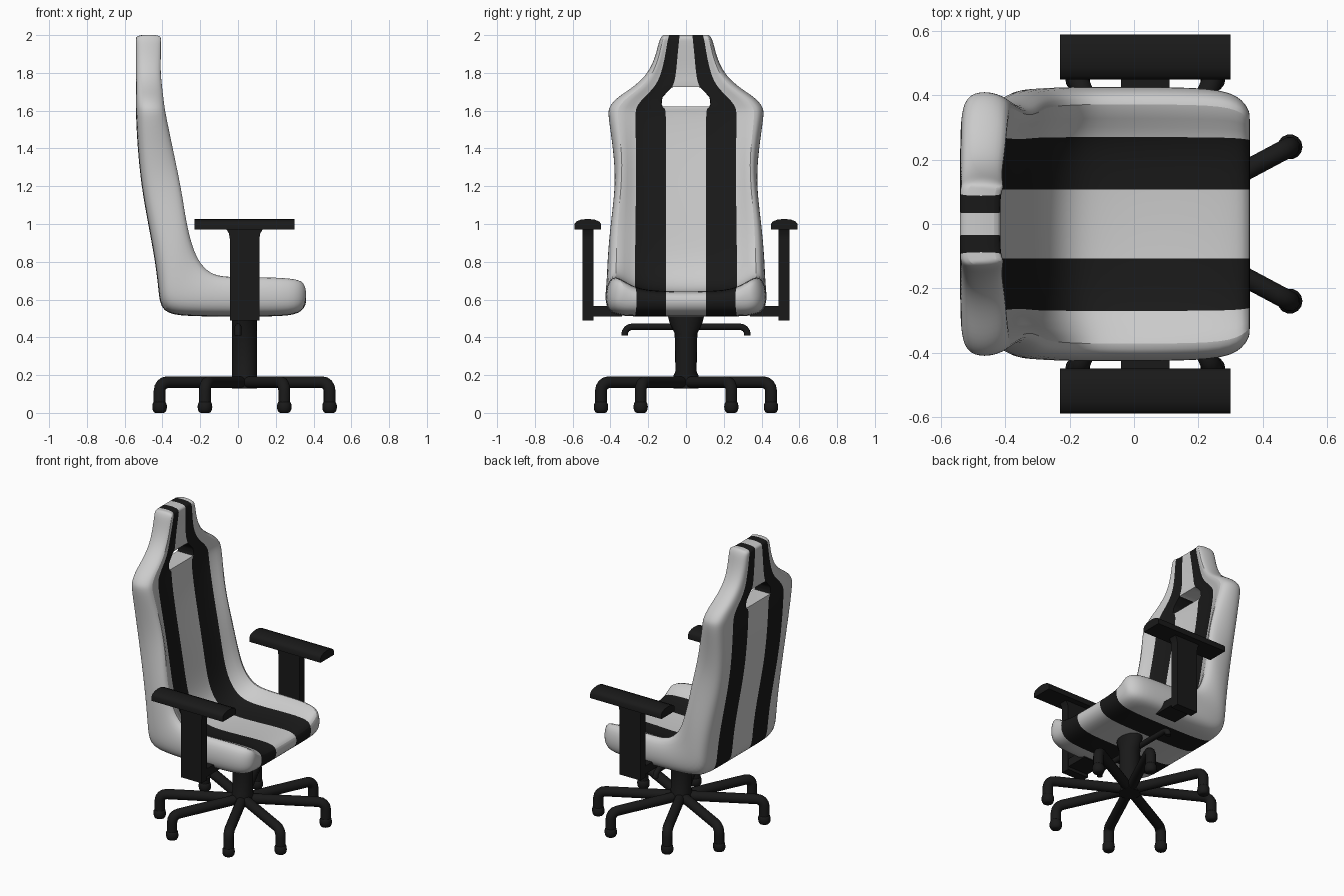
import bpy, bmesh, math
from mathutils import Vector

if "Cube" in bpy.data.objects:
    bpy.data.objects.remove(bpy.data.objects["Cube"])


def material(name, c):
    m = bpy.data.materials.new(name)
    m.diffuse_color = (c, c, c, 1)
    m.use_nodes = True
    m.node_tree.nodes["Principled BSDF"].inputs["Base Color"].default_value = m.diffuse_color
    return m


BLACK, GREY = material("black", 0.01), material("light_grey", 0.8)
CX = 0.035                                   # axis of column and base


def finish(name, bm, mats=(BLACK,), smooth=40):
    bmesh.ops.recalc_face_normals(bm, faces=bm.faces)
    me = bpy.data.meshes.new(name)
    bm.to_mesh(me)
    bm.free()
    for m in mats:
        me.materials.append(m)
    ob = bpy.data.objects.new(name, me)
    bpy.context.collection.objects.link(ob)
    bpy.ops.object.select_all(action='DESELECT')
    bpy.context.view_layer.objects.active = ob
    ob.select_set(True)
    bpy.ops.object.shade_smooth_by_angle(angle=math.radians(smooth))
    return ob


def loft(name, rings):
    """Skin a list of equal-length point rings and cap both ends."""
    bm = bmesh.new()
    vs = [[bm.verts.new(p) for p in r] for r in rings]
    n = len(vs[0])
    for a, b in zip(vs, vs[1:]):
        for i in range(n):
            bm.faces.new((a[i], a[(i + 1) % n], b[(i + 1) % n], b[i]))
    bm.faces.new(vs[0])
    bm.faces.new(vs[-1])
    return finish(name, bm)


def box(name, x0, x1, y0, y1, z0, z1):
    return loft(name, [[(x0, y0, z), (x1, y0, z), (x1, y1, z), (x0, y1, z)] for z in (z0, z1)])


def stack(name, x, y, rows, n=20):
    """Elliptical sections (z, rx, ry) stacked along z."""
    ang = [2 * math.pi * i / n for i in range(n)]
    return loft(name, [[(x + rx * math.cos(a), y + ry * math.sin(a), z) for a in ang]
                       for z, rx, ry in rows])


def bent_bar(name, origin, d, reach, bend, drop, r, n=12):
    """Round bar running out along d, then turning down through a quarter bend."""
    side, up = Vector((-d.y, d.x, 0)), Vector((0, 0, 1))
    path = [(0, 0, 0)]                       # distance, height, turn angle
    for i in range(5):
        a = i * math.pi / 8
        path.append((reach - bend + bend * math.sin(a), bend * (math.cos(a) - 1), a))
    path.append((reach, -drop, math.pi / 2))
    rings = []
    for s, h, a in path:
        nrm = up * math.cos(a) + d * math.sin(a)
        rings.append([origin + d * s + up * h + side * r * math.cos(t) + nrm * r * math.sin(t)
                      for t in [2 * math.pi * (j + .5) / n for j in range(n)]])
    return loft(name, rings)


# Shell sections from seat front round the corner and up the back:
# top x, top z, bottom x, bottom z, half width
LOWER = [(.362, .69, .362, .565, .345), (.315, .725, .315, .515, .41), (.15, .735, .15, .51, .42),
         (-.06, .735, -.1, .51, .42), (-.14, .755, -.26, .512, .42), (-.2, .83, -.41, .525, .415),
         (-.24, .94, -.42, .65, .41), (-.265, 1.05, -.438, .8, .4), (-.285, 1.18, -.475, 1, .38),
         (-.315, 1.32, -.512, 1.2, .365), (-.35, 1.47, -.533, 1.42, .385), (-.378, 1.59, -.54, 1.58, .408)]
# level headrest sections: z, half width, stripe outer edge, stripe inner edge
UPPER = [(1.622, .4, .27, .13), (1.67, .36, .225, .125), (1.725, .27, .165, .075),
         (1.8, .19, .135, .06), (1.9, .15, .115, .05), (1.975, .135, .105, .038), (2.003, .115, .095, .035)]
H0, H1 = len(LOWER), len(LOWER) + 2          # sections bounding the opening

S = []
for i, (tx, tz, bx, bz, w) in enumerate(LOWER):
    rec = min(.12, .067 + .013 * i) if i < 7 else .12 - .015 * (i - 6)
    S.append((Vector((tx, 0, tz)), Vector((bx, 0, bz)), w, .28, .12, rec))
for z, w, w2, w1 in UPPER:
    x = -.41 + .14 * max(0, 1.8 - z)
    S.append((Vector((x, 0, z)), Vector((-.541, 0, z)), w, w2, w1, max(.005, .035 - .08 * (z - 1.6))))

bm = bmesh.new()
crease = bm.edges.layers.float.new("crease_edge")
F, B = [], []
for T, O, w, w2, w1, rec in S:
    L = (T - O).length
    front, back = [], []
    cols = [(w1, 1 - rec / L, 0), (w2, 1 - .85 * rec / L, 0),
            (w2 + .72 * (w - w2), 1 + .012 / L, .03), (w + .008, .70, .22)]
    for sg, order in ((-1, cols[::-1]), (1, cols)):
        for y, tf, tb in order:
            for lst, t in ((front, tf), (back, tb)):
                p = O.lerp(T, t)
                lst.append(bm.verts.new((p.x, sg * y, p.z)))
    F.append(front)
    B.append(back)


def quad(mat, *v):
    f = bm.faces.new(v)
    f.material_index = mat
    return f


STRIPE = (2, 4)
walls = []
for s in range(len(S) - 1):
    hole = H0 <= s < H1
    for k in range(7):
        if not (hole and k == 3):
            for G in (F, B):
                quad(int(k in STRIPE), G[s][k], G[s][k + 1], G[s + 1][k + 1], G[s + 1][k])
    for k in (0, 7):
        quad(0, F[s][k], F[s + 1][k], B[s + 1][k], B[s][k])
    if hole:
        walls += [quad(1, F[s][k], F[s + 1][k], B[s + 1][k], B[s][k]) for k in (3, 4)]
for s in (H0, H1):
    walls.append(quad(0, F[s][3], F[s][4], B[s][4], B[s][3]))
for s in (0, len(S) - 1):
    for k in range(7):
        quad(int(k in STRIPE), F[s][k], F[s][k + 1], B[s][k + 1], B[s][k])
for f in walls:
    for e in f.edges:
        e[crease] = .85
shell = finish("seat_and_backrest", bm, (GREY, BLACK), 60)
sub = shell.modifiers.new("smooth", 'SUBSURF')
sub.levels = sub.render_levels = 2

# Central column, flaring sideways under the seat
stack("column", CX, 0, [(.13, .066, .065), (.2, .066, .065), (.22, .066, .056),
                        (.42, .066, .06), (.48, .066, .088), (.53, .066, .1)])

for sg, tag in ((1, "left"), (-1, "right")):
    # Adjustment levers
    bent_bar("lever_" + tag, Vector((0, sg * .03, .456)), Vector((0, sg, 0)), .295, .04, .045, .018)

    # Armrest pad: straight sides with a domed top, along x
    dome = [(.52 + .07 * math.cos(a), 1.0 + .027 * math.sin(a)) for a in [math.pi * i / 6 for i in range(7)]]
    prof = [(.45, .97), (.59, .97)] + dome
    loft("armrest_pad_" + tag, [[(x, sg * y, z) for y, z in prof] for x in (-.23, .30)])

    # Armrest post, slightly flared at the top
    rows = [(.49, .078), (.92, .078), (.95, .083), (.975, .098)]
    loft("armrest_post_" + tag, [[(CX + a * h, sg * y, z) for a, y in
         ((-1, .49), (1, .49), (1, .547), (-1, .547))] for z, h in rows])

    # Bracket from post to seat
    box("armrest_bracket_" + tag, CX - .075, CX + .075, sg * .34, sg * .52, .51, .565)

# Eight-legged base with rounded feet
n = 0
for ex, ey in ((.45, .24), (.21, .45)):
    for sx in (1, -1):
        for sy in (1, -1):
            n += 1
            d = Vector((sx * ex, sy * ey, 0))
            R = d.length
            d.normalize()
            bent_bar("leg_%d" % n, Vector((CX, 0, .162)), d, R, .045, .112, .032)
            foot = [(.032 - .032 * math.cos(a), .022 + .017 * math.sin(a))
                    for a in [math.pi * i / 6 for i in range(7)]]
            stack("foot_%d" % n, CX + d.x * R, d.y * R, [(z, r, r) for z, r in foot], 14)
